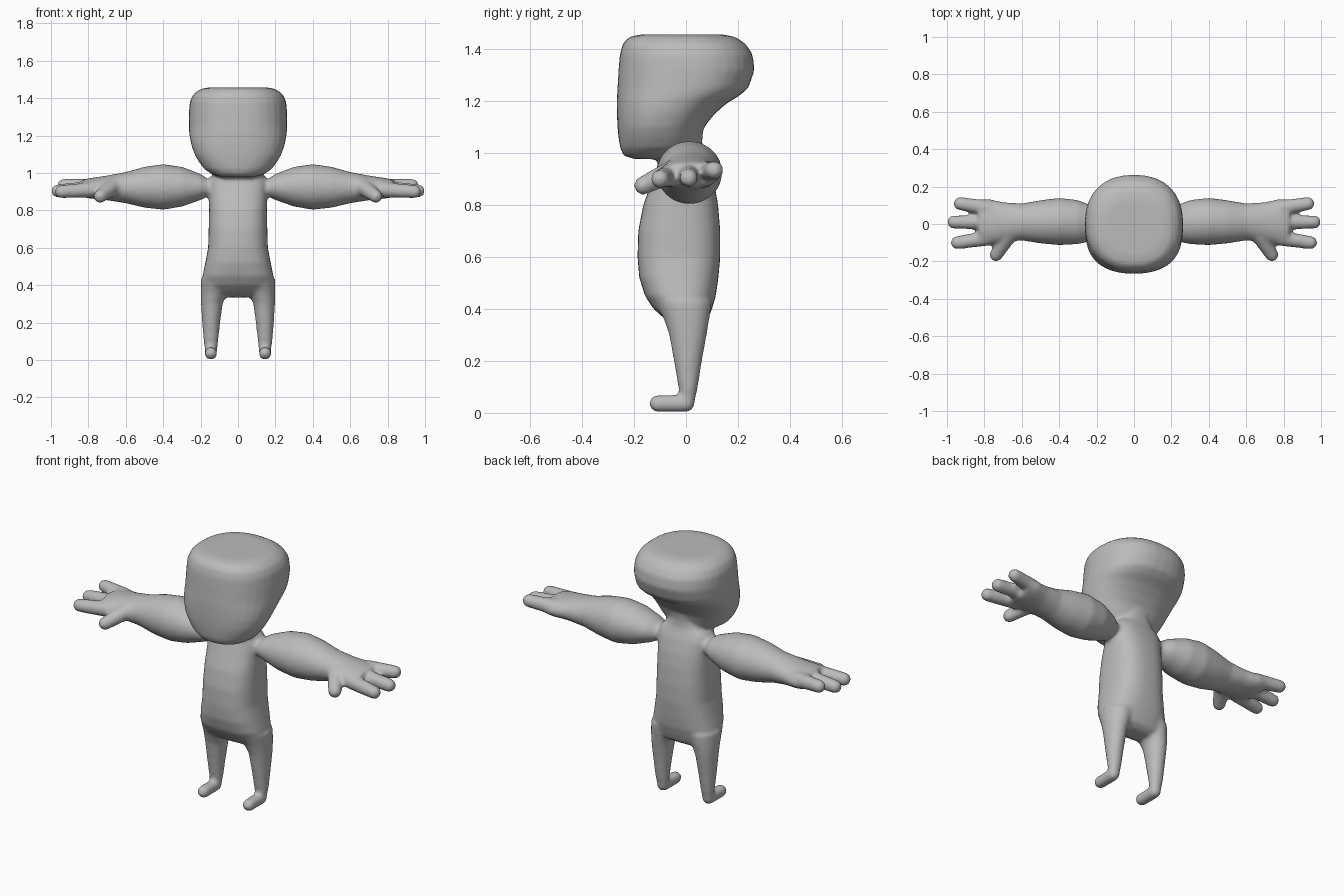
import bpy, bmesh, math
from mathutils import Matrix, Vector

if "Cube" in bpy.data.objects:
    bpy.data.objects.remove(bpy.data.objects["Cube"])

grey = bpy.data.materials.new("plain grey")
grey.use_nodes = True
grey.diffuse_color = (0.5, 0.5, 0.5, 1)
grey.node_tree.nodes["Principled BSDF"].inputs["Base Color"].default_value = (0.5, 0.5, 0.5, 1)

bm = bmesh.new()
SIDES = 32
BALLS = 14


def loft(sections, place, power=2.0):
    """Skin rounded rings; a section is (t, a_min, a_max, b_min, b_max)."""
    rings = []
    for t, a0, a1, b0, b1 in sections:
        ring = []
        for i in range(SIDES):
            ang = math.tau * i / SIDES
            c, s = math.cos(ang), math.sin(ang)
            c = math.copysign(abs(c) ** (2 / power), c)
            s = math.copysign(abs(s) ** (2 / power), s)
            a = (a0 + a1 + (a1 - a0) * c) / 2
            b = (b0 + b1 + (b1 - b0) * s) / 2
            ring.append(bm.verts.new(place(t, a, b)))
        rings.append(ring)
    for low, high in zip(rings, rings[1:]):
        for i in range(SIDES):
            j = (i + 1) % SIDES
            bm.faces.new((low[i], low[j], high[j], high[i]))
    bm.faces.new(rings[0][::-1])
    bm.faces.new(rings[-1])


def capsule(start, end, r0, r1):
    """Rounded stick, a row of closely overlapping balls to be fused."""
    for i in range(BALLS):
        f = i / (BALLS - 1)
        centre = Vector(start).lerp(Vector(end), f)
        bmesh.ops.create_icosphere(bm, subdivisions=3, radius=r0 + (r1 - r0) * f,
                                   matrix=Matrix.Translation(centre))


def upright(t, a, b):
    return (a, b, t)


# Head: rows are height, front, back, half width
head = [(.977, -.20, -.06, .08), (.99, -.24, .0, .135), (1.02, -.254, .04, .18),
        (1.06, -.26, .055, .21), (1.1, -.264, .07, .233), (1.15, -.266, .11, .25),
        (1.19, -.266, .155, .258), (1.22, -.266, .205, .262), (1.25, -.264, .24, .263),
        (1.32, -.26, .264, .263), (1.38, -.255, .257, .258), (1.42, -.244, .23, .24),
        (1.447, -.22, .19, .205), (1.457, -.17, .14, .16)]
loft([(z, -w, w, f, b) for z, f, b, w in head], upright, 2.3)

# Torso and neck, same row order
torso = [(.335, -.03, .05, .12), (.36, -.08, .085, .165), (.4, -.125, .1, .185),
         (.45, -.158, .115, .19), (.52, -.18, .125, .175), (.6, -.187, .132, .16),
         (.7, -.184, .132, .157), (.8, -.165, .124, .155), (.88, -.135, .11, .155),
         (.95, -.11, .09, .158), (.985, -.1, .075, .145), (1.01, -.09, .065, .11),
         (1.05, -.08, .062, .085), (1.15, -.08, .075, .09)]
loft([(z, -w, w, f, b) for z, f, b, w in torso], upright, 2.6)

# Legs: height, inner, outer, front, back
leg = [(.02, .118, .17, -.02, .02), (.05, .112, .177, -.022, .036), (.1, .106, .184, -.03, .046),
       (.2, .095, .192, -.047, .062), (.3, .082, .198, -.065, .08),
       (.36, .06, .2, -.085, .09), (.43, .03, .2, -.12, .1)]
# Arms: distance out, front, back, bottom, top
arm = [(.1, -.05, .05, .89, .96), (.16, -.07, .06, .875, .968), (.2, -.085, .09, .855, .995),
       (.3, -.108, .128, .82, 1.033), (.4, -.113, .14, .803, 1.047), (.5, -.104, .127, .814, 1.033),
       (.6, -.088, .11, .838, 1.005), (.7, -.098, .117, .854, .986), (.78, -.11, .135, .862, .974),
       (.83, -.105, .13, .87, .965)]
# Fingers and thumb: start, end, start radius, end radius
fingers = [((.78, .085, .927), (.93, .109, .934), .042, .036),
           ((.78, .01, .918), (.964, .01, .904), .042, .036),
           ((.78, -.075, .91), (.945, -.1, .9), .042, .036),
           ((.67, -.06, .925), (.737, -.165, .875), .045, .036)]

for side in (1, -1):
    def outward(t, a, b):
        return (side * t, a, b)

    loft([(z, side * i, side * o, f, b) for z, i, o, f, b in leg], upright)
    loft(arm, outward)
    for p, q, r0, r1 in fingers:
        capsule(outward(*p), outward(*q), r0, r1)
    # Foot
    capsule(outward(.145, .0, .036), outward(.145, -.108, .036), .034, .034)

bmesh.ops.recalc_face_normals(bm, faces=bm.faces)
mesh = bpy.data.meshes.new("figure_body")
bm.to_mesh(mesh)
bm.free()
mesh.materials.append(grey)
body = bpy.data.objects.new("figure_body", mesh)
bpy.context.collection.objects.link(body)

# Fuse the parts into one soft skin
fuse = body.modifiers.new("fuse", "REMESH")
fuse.mode = "VOXEL"
fuse.voxel_size = 0.01
fuse.use_smooth_shade = True
soften = body.modifiers.new("soften", "SMOOTH")
soften.factor = 0.5
soften.iterations = 10
bpy.context.view_layer.objects.active = body
body.select_set(True)
for name in ("fuse", "soften"):
    bpy.ops.object.modifier_apply(modifier=name)
bpy.ops.object.shade_smooth()
